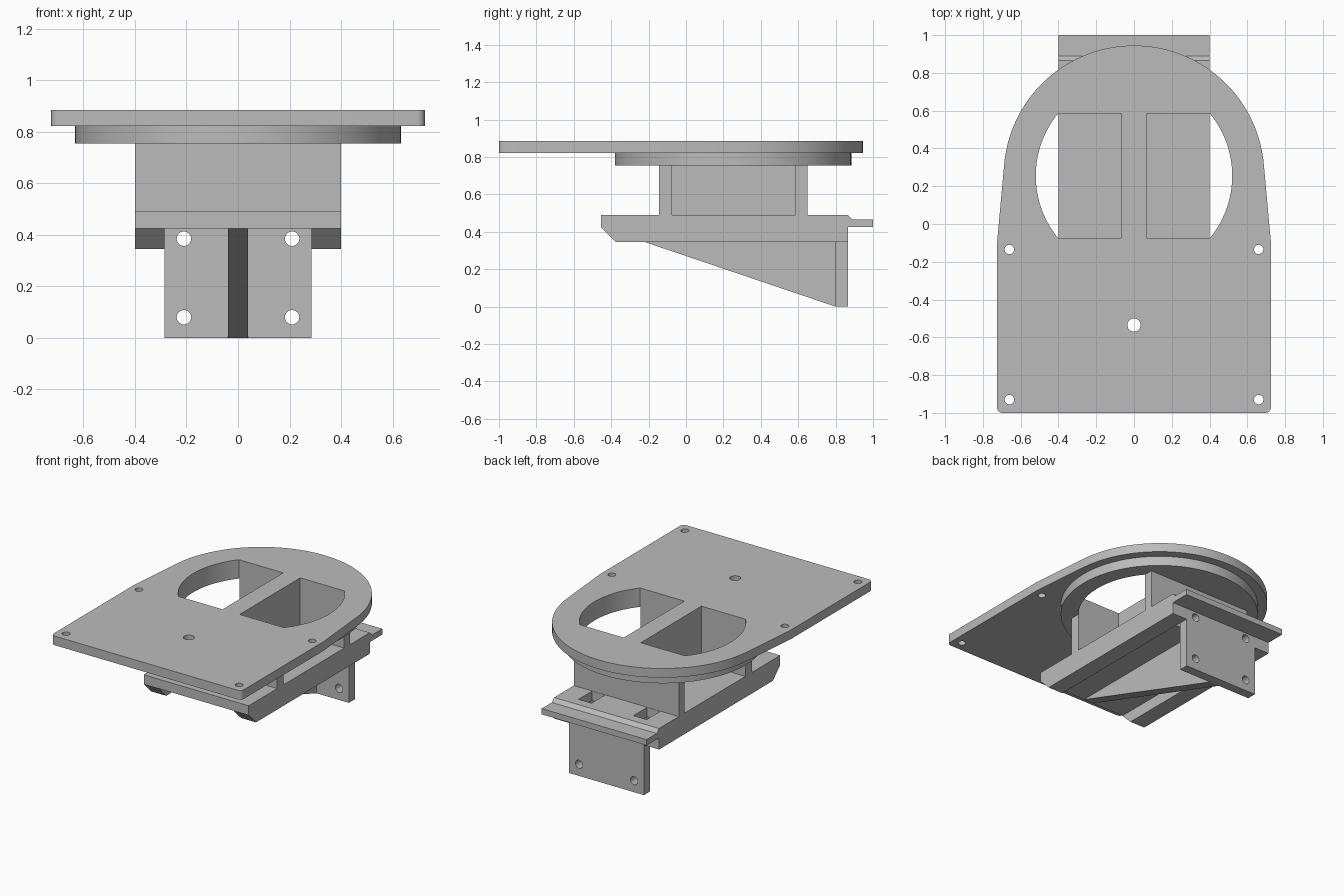
import bpy
import bmesh
from math import asin, cos, sin, pi, radians
from mathutils import Matrix

if "Cube" in bpy.data.objects:
    bpy.data.objects.remove(bpy.data.objects["Cube"], do_unlink=True)

grey = bpy.data.materials.new("plain grey")
grey.use_nodes = True
grey.diffuse_color = (0.5, 0.5, 0.5, 1)
grey.node_tree.nodes["Principled BSDF"].inputs["Base Color"].default_value = (0.5, 0.5, 0.5, 1)

# Outline axes (u, v) and extrusion axis w for each direction
FRAMES = {"x": "yzx", "y": "zxy", "z": "xyz"}


def arc(cx, cy, r, start, end, n):
    step = (end - start) / n
    return [(cx + r * cos(start + step * i), cy + r * sin(start + step * i)) for i in range(n + 1)]


def circle(cx, cy, r, n=32):
    return arc(cx, cy, r, 0, 2 * pi, n)[:-1]


def rect(u0, u1, v0, v1):
    return [(u0, v0), (u1, v0), (u1, v1), (u0, v1)]


def mirror(points):
    return [(-u, v) for u, v in reversed(points)]


def prism(name, axis, lo, hi, outline, holes=()):
    """Extrude a flat outline with holes from lo to hi along an axis."""
    curve = bpy.data.curves.new(name, "CURVE")
    curve.dimensions = "2D"
    curve.fill_mode = "BOTH"
    curve.extrude = (hi - lo) / 2
    for loop in (outline, *holes):
        spline = curve.splines.new("POLY")
        spline.points.add(len(loop) - 1)
        for point, (u, v) in zip(spline.points, loop):
            point.co = (u, v, 0, 1)
        spline.use_cyclic_u = True
    temp = bpy.data.objects.new(name + " outline", curve)
    bpy.context.scene.collection.objects.link(temp)
    graph = bpy.context.evaluated_depsgraph_get()
    mesh = bpy.data.meshes.new_from_object(temp.evaluated_get(graph))
    bpy.data.objects.remove(temp, do_unlink=True)
    bpy.data.curves.remove(curve)

    turn = Matrix.Identity(4)
    for col, letter in enumerate(FRAMES[axis]):
        for row in range(3):
            turn[row][col] = 1 if "xyz"[row] == letter else 0
    mesh.transform(turn @ Matrix.Translation((0, 0, (lo + hi) / 2)))
    bm = bmesh.new()
    bm.from_mesh(mesh)
    bmesh.ops.remove_doubles(bm, verts=bm.verts, dist=0.0002)
    bmesh.ops.recalc_face_normals(bm, faces=bm.faces)
    bm.to_mesh(mesh)
    bm.free()
    mesh.name = name
    mesh.materials.clear()
    mesh.materials.append(grey)
    obj = bpy.data.objects.new(name, mesh)
    bpy.context.scene.collection.objects.link(obj)
    bpy.ops.object.select_all(action="DESELECT")
    obj.select_set(True)
    bpy.context.view_layer.objects.active = obj
    bpy.ops.object.shade_smooth_by_angle(angle=radians(30))
    return obj


CY = 0.255          # centre of the round end
WIDE = 0.4          # half width of the base

# Two openings: a clipped circle divided by the centre bar
lean = asin(0.33 / 0.52)
opening = [(0.065, CY - 0.33)] + arc(0, CY, 0.52, -lean, lean, 24) + [(0.065, CY + 0.33)]
openings = [opening, mirror(opening)]

# Top plate: rounded front corners, tapered flanks, round back
side = arc(0.695, -0.97, 0.03, -pi / 2, 0, 6) + [(0.725, -0.1)]
outline = side + arc(0, CY, 0.69, 0.08, pi - 0.08, 72) + mirror(side)
bolts = [circle(sx * 0.66, y, 0.025) for sx in (-1, 1) for y in (-0.135, -0.93)]
prism("top_plate", "z", 0.822, 0.885, outline, openings + bolts + [circle(0, -0.535, 0.035)])

# Round collar under the plate
prism("collar", "z", 0.755, 0.822, circle(0, CY - 0.003, 0.632, 96), openings)

# Neck: front, back and centre walls
prism("neck_front_wall", "z", 0.49, 0.755, rect(-WIDE, WIDE, -0.145, CY - 0.33))
prism("neck_back_wall", "z", 0.49, 0.755, rect(-WIDE, WIDE, CY + 0.33, 0.65))
prism("neck_centre_wall", "z", 0.49, 0.755, rect(-0.065, 0.065, CY - 0.33, CY + 0.33))

# Base slab with two access slots behind the neck
slot = rect(0.16, 0.26, 0.652, 0.8)
prism("base_slab", "z", 0.425, 0.49, rect(-WIDE, WIDE, -0.455, 0.865), [slot, mirror(slot)])

# Back lip with a sloped step
prism("back_lip", "x", -WIDE, WIDE,
      [(0.865, 0.425), (1, 0.425), (1, 0.465), (0.89, 0.465), (0.865, 0.49)])

# Side rails, chamfered at the front
rail = [(-0.455, 0.425), (-0.375, 0.345), (0.865, 0.345), (0.865, 0.425)]
prism("left_rail", "x", 0.285, WIDE, rail)
prism("right_rail", "x", -WIDE, -0.285, rail)

# Mounting plate and its triangular rib
screws = [circle(z, x, 0.028) for z in (0.08, 0.385) for x in (-0.21, 0.21)]
prism("mounting_plate", "y", 0.8, 0.865, rect(0, 0.425, -0.285, 0.285), screws)
prism("rib", "x", -0.038, 0.038, [(-0.455, 0.425), (0.8, 0), (0.8, 0.425)])
